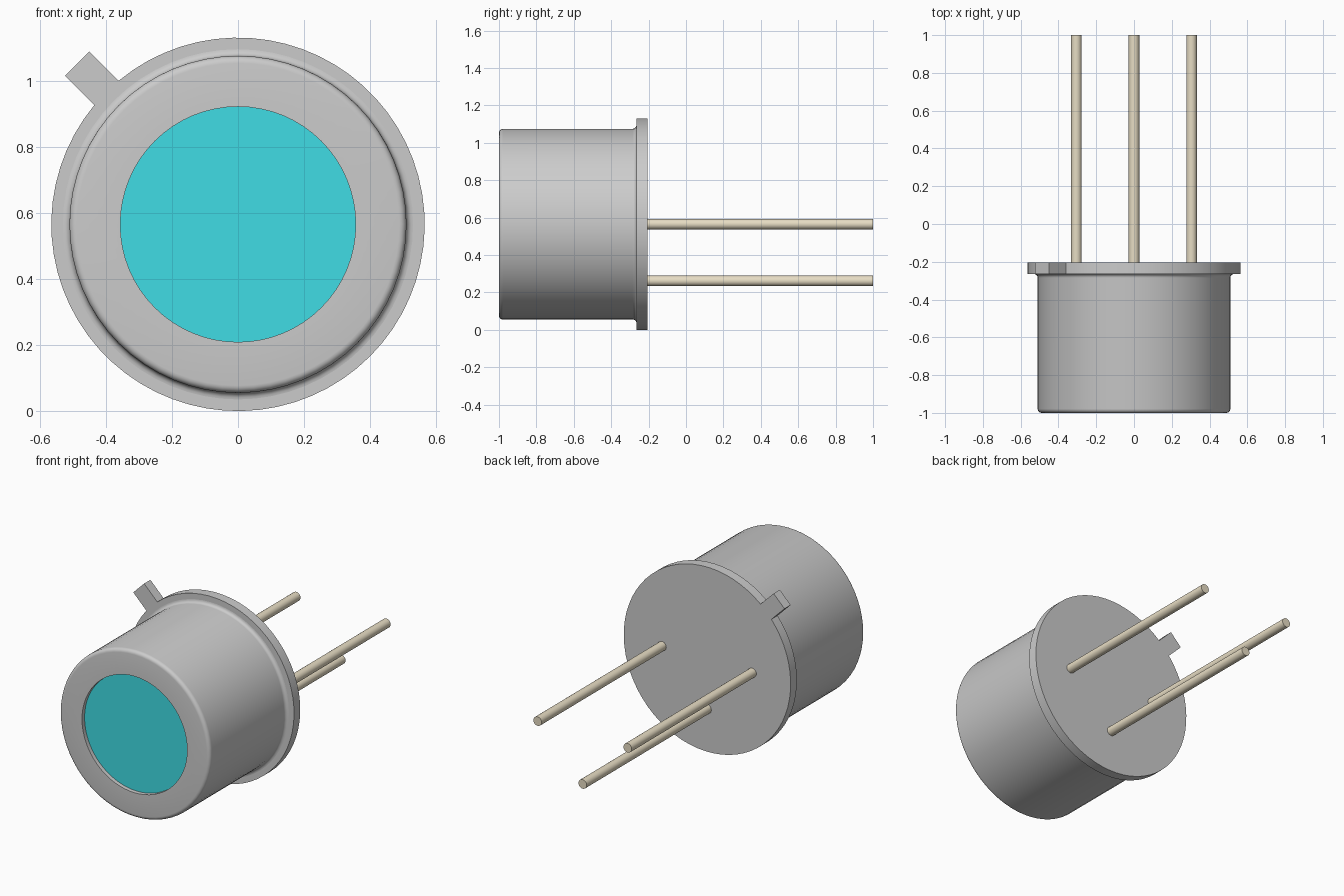
import bpy, bmesh, math
from mathutils import Matrix, Vector

if "Cube" in bpy.data.objects:
    bpy.data.objects.remove(bpy.data.objects["Cube"])

CZ = 0.565          # height of the central axis
SEG = 64


def material(name, color):
    m = bpy.data.materials.new(name)
    m.diffuse_color = color
    m.use_nodes = True
    m.node_tree.nodes["Principled BSDF"].inputs["Base Color"].default_value = m.diffuse_color
    return m


def finish(bm, name, mat=None):
    bmesh.ops.remove_doubles(bm, verts=bm.verts, dist=1e-5)
    bmesh.ops.recalc_face_normals(bm, faces=bm.faces)
    me = bpy.data.meshes.new(name)
    bm.to_mesh(me)
    bm.free()
    ob = bpy.data.objects.new(name, me)
    bpy.context.collection.objects.link(ob)
    if mat:
        me.materials.append(mat)
    bpy.ops.object.select_all(action='DESELECT')
    ob.select_set(True)
    bpy.context.view_layer.objects.active = ob
    bpy.ops.object.shade_smooth_by_angle(angle=math.radians(35))
    return ob


def lathe(name, profile):
    """Revolve closed (radius, y) profile around the central y axis."""
    bm = bmesh.new()
    vs = [bm.verts.new((r, y, CZ)) for r, y in profile]
    es = [bm.edges.new((vs[i - 1], vs[i])) for i in range(len(vs))]
    bmesh.ops.spin(bm, geom=vs + es, cent=(0, 0, CZ), axis=(0, 1, 0),
                   angle=2 * math.pi, steps=SEG, use_merge=True)
    return finish(bm, name)


def rod(name, x, z, radius, y0, y1, sides, mat):
    bm = bmesh.new()
    bmesh.ops.create_cone(bm, cap_ends=True, segments=sides, radius1=radius,
                          radius2=radius, depth=y1 - y0,
                          matrix=Matrix.Translation((x, (y0 + y1) / 2, z))
                          @ Matrix.Rotation(math.pi / 2, 4, 'X'))
    return finish(bm, name, mat)


def arc(cr, cy, rad, a0, a1, n=5):
    return [(cr + rad * math.cos(math.radians(a0 + (a1 - a0) * i / n)),
             cy + rad * math.sin(math.radians(a0 + (a1 - a0) * i / n)))
            for i in range(n + 1)]


cyan = material("window_cyan", (0.05, 0.72, 0.78, 1))
tan = material("lead_tan", (0.80, 0.72, 0.55, 1))

# Metal can: thin wall, rounded front rim, small flare onto the flange
lathe("can", [(0.356, -1.0)] + arc(0.488, -0.978, 0.022, -90, 0)
      + arc(0.53, -0.285, 0.02, 180, 90)
      + [(0.48, -0.265), (0.48, -0.97), (0.356, -0.97)])

# Recessed round window
rod("window", 0, CZ, 0.40, -0.975, -0.955, SEG, cyan)

# Base flange with locating tab, extruded from one outline
R, HALF, TIP = 0.565, 0.052, 0.688
a = math.asin(HALF / R)
outline = [Vector((R * math.cos(t), R * math.sin(t))) for t in
           (a + (2 * math.pi - 2 * a) * i / SEG for i in range(SEG + 1))]
outline += [Vector((TIP, -HALF)), Vector((TIP, HALF))]
turn = Matrix.Rotation(math.radians(135), 2)
bm = bmesh.new()
pts = [turn @ p for p in outline]
face = bm.faces.new([bm.verts.new((p.x, -0.265, CZ + p.y)) for p in pts])
ext = bmesh.ops.extrude_face_region(bm, geom=[face], use_keep_orig=True)
bmesh.ops.translate(bm, vec=(0, 0.06, 0),
                    verts=[g for g in ext["geom"] if isinstance(g, bmesh.types.BMVert)])
finish(bm, "flange")

# Three wire leads
for name, x, z in (("lead_left", -0.305, CZ), ("lead_right", 0.305, CZ),
                   ("lead_bottom", 0, CZ - 0.303)):
    rod(name, x, z, 0.028, -0.22, 1.0, 24, tan)
